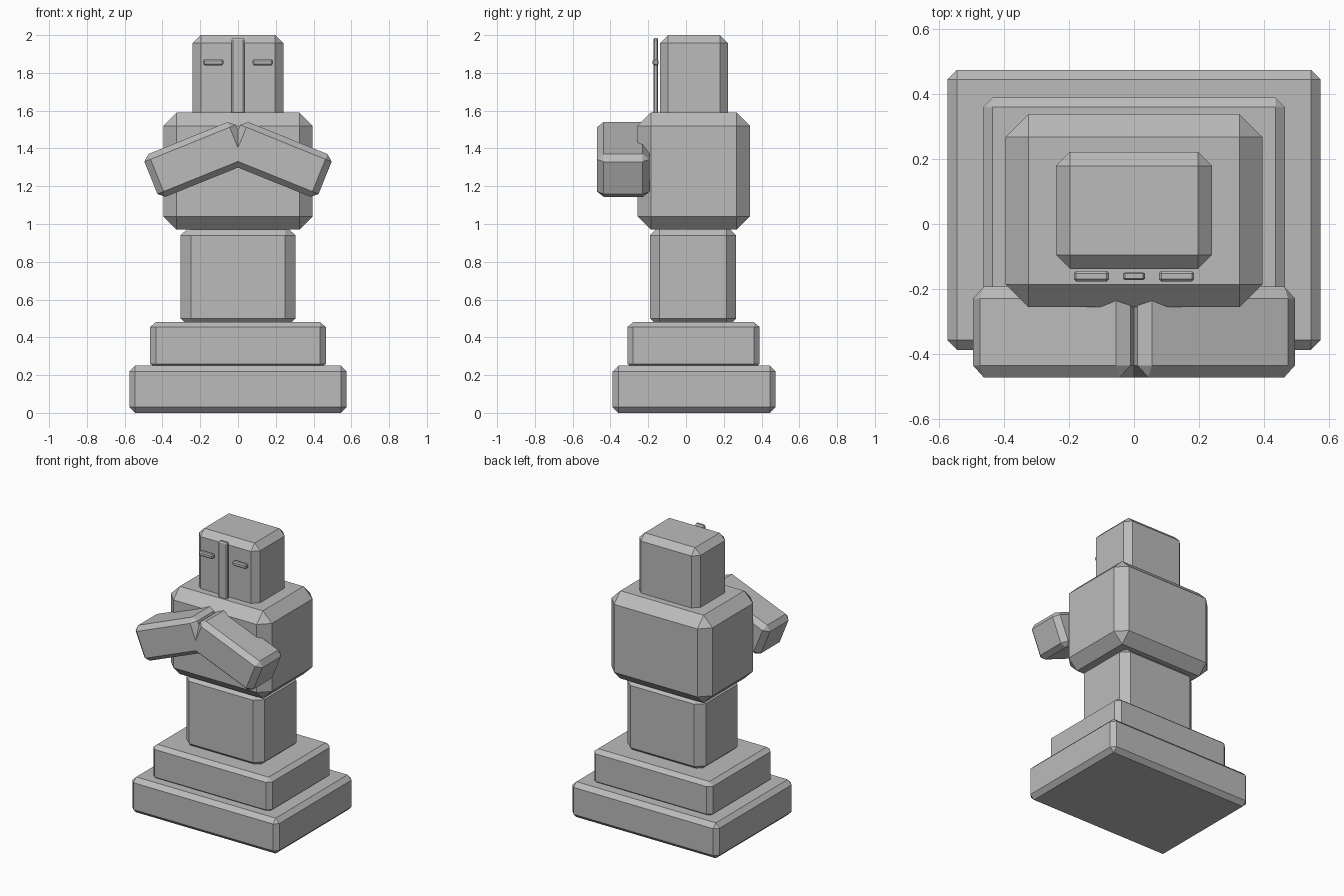
import bpy, bmesh, math
from itertools import product

if "Cube" in bpy.data.objects:
    bpy.data.objects.remove(bpy.data.objects["Cube"])

stone = bpy.data.materials.new("grey stone")
stone.diffuse_color = (0.5, 0.5, 0.5, 1)
stone.use_nodes = True
stone.node_tree.nodes["Principled BSDF"].inputs["Base Color"].default_value = stone.diffuse_color


def block(name, low, high, chamfer, tilt=0.0):
    """Chamfered box between two corners, turned about its centre on the y axis."""
    half = [(b - a) / 2 for a, b in zip(low, high)]
    bm = bmesh.new()
    for signs in product((-1, 1), repeat=3):
        for full in range(3):
            bm.verts.new([s * (h if i == full else h - c)
                          for i, (s, h, c) in enumerate(zip(signs, half, chamfer))])
    bmesh.ops.convex_hull(bm, input=bm.verts[:])
    bmesh.ops.dissolve_limit(bm, angle_limit=math.radians(1),
                             verts=bm.verts[:], edges=bm.edges[:])
    bmesh.ops.recalc_face_normals(bm, faces=bm.faces[:])
    mesh = bpy.data.meshes.new(name)
    bm.to_mesh(mesh)
    bm.free()
    mesh.materials.append(stone)
    obj = bpy.data.objects.new(name, mesh)
    obj.location = [(a + b) / 2 for a, b in zip(low, high)]
    obj.rotation_euler.y = tilt
    bpy.context.collection.objects.link(obj)
    return obj


# Stepped base
block("plinth", (-0.575, -0.388, 0), (0.575, 0.475, 0.25), (0.03, 0.03, 0.03))
block("upper_step", (-0.465, -0.31, 0.235), (0.465, 0.39, 0.48), (0.03, 0.03, 0.025))

# Body
block("waist", (-0.305, -0.19, 0.45), (0.305, 0.265, 0.99), (0.055, 0.05, 0.05))
block("torso", (-0.395, -0.256, 0.97), (0.395, 0.338, 1.59), (0.07, 0.07, 0.07))
block("head", (-0.24, -0.138, 1.5), (0.24, 0.222, 2.0), (0.043, 0.043, 0.043))

# Face
block("nose", (-0.034, -0.173, 1.57), (0.034, -0.148, 1.985), (0.007, 0.005, 0.01))
for side, label in ((-1, "left"), (1, "right")):
    x = side * 0.131
    block(label + "_eye", (x - 0.054, -0.177, 1.84), (x + 0.054, -0.145, 1.871),
          (0.007, 0.007, 0.007))

    # Folded arm sloping down and outward from the chest
    x = side * 0.219
    block(label + "_arm", (x - 0.261, -0.472, 1.22), (x + 0.261, -0.193, 1.464),
          (0.035, 0.036, 0.03), side * math.radians(22))
